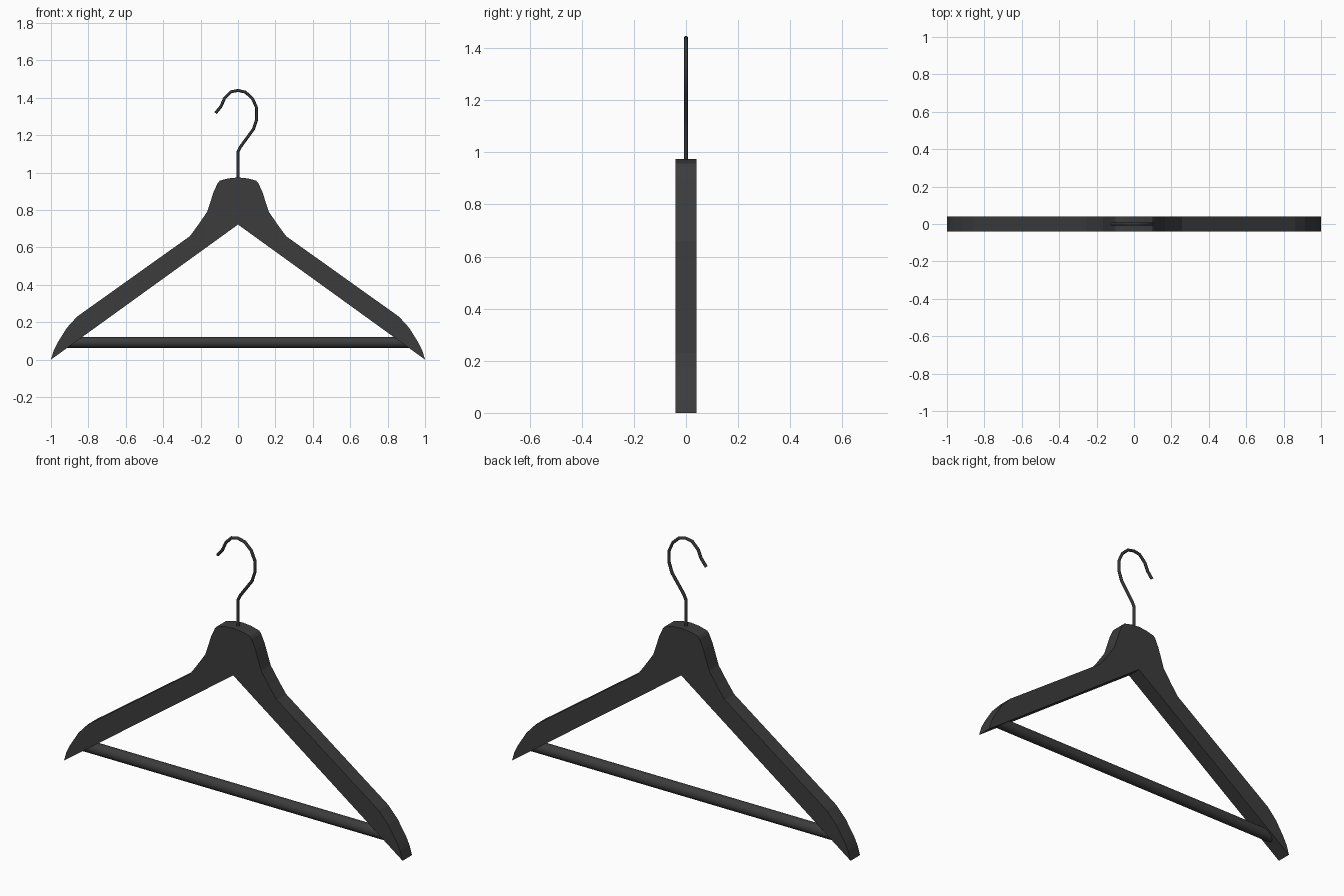
import bpy, bmesh, math

if "Cube" in bpy.data.objects:
    bpy.data.objects.remove(bpy.data.objects["Cube"])

def paint(obj, mat):
    obj.data.materials.append(mat)

def material(name, value):
    mat = bpy.data.materials.new(name)
    mat.diffuse_color = (value, value, value, 1)
    mat.use_nodes = True
    mat.node_tree.nodes["Principled BSDF"].inputs["Base Color"].default_value = mat.diffuse_color
    return mat

wood = material("dark_wood", 0.045)
metal = material("dark_metal", 0.035)

# Wooden body: mirrored outline extruded through its thickness
half = [(0.05, 0.969), (0.097, 0.957), (0.108, 0.945), (0.13, 0.897),
        (0.165, 0.79), (0.213, 0.72), (0.257, 0.66), (0.86, 0.23),
        (0.915, 0.17), (0.965, 0.09), (0.985, 0.05), (1.0, 0.0)]
outline = [(0, 0.974)] + half + [(0, 0.722)] + [(-x, z) for x, z in reversed(half)]
T = 0.04
bm = bmesh.new()
face = bm.faces.new([bm.verts.new((x, -T, z)) for x, z in outline])
ext = bmesh.ops.extrude_face_region(bm, geom=[face])
bmesh.ops.translate(bm, vec=(0, 2 * T, 0),
                    verts=[g for g in ext["geom"] if isinstance(g, bmesh.types.BMVert)])
bmesh.ops.recalc_face_normals(bm, faces=bm.faces)
mesh = bpy.data.meshes.new("hanger_body")
bm.to_mesh(mesh)
bm.free()
body = bpy.data.objects.new("hanger_body", mesh)
bpy.context.collection.objects.link(body)
paint(body, wood)

# Trouser bar: round rod between the shoulder tips
bpy.ops.mesh.primitive_cylinder_add(vertices=24, radius=0.03, depth=1.83,
                                    location=(0, 0, 0.092), rotation=(0, math.pi / 2, 0))
bar = bpy.context.object
bar.name = "trouser_bar"
paint(bar, wood)
bpy.ops.object.shade_smooth_by_angle()

# Hook: wire swept along a segmented path
path = [(0, 0.93), (0, 1.11), (0.013, 1.137), (0.083, 1.233), (0.1, 1.285),
        (0.1, 1.345), (0.078, 1.395), (0.04, 1.43), (0, 1.439),
        (-0.037, 1.432), (-0.072, 1.397), (-0.09, 1.355), (-0.12, 1.318)]
curve = bpy.data.curves.new("hook", "CURVE")
curve.dimensions = "3D"
curve.bevel_depth = 0.008
curve.bevel_resolution = 2
curve.use_fill_caps = True
spline = curve.splines.new("POLY")
spline.points.add(len(path) - 1)
for p, (x, z) in zip(spline.points, path):
    p.co = (x, 0, z, 1)
hook = bpy.data.objects.new("hook", curve)
bpy.context.collection.objects.link(hook)
paint(hook, metal)
